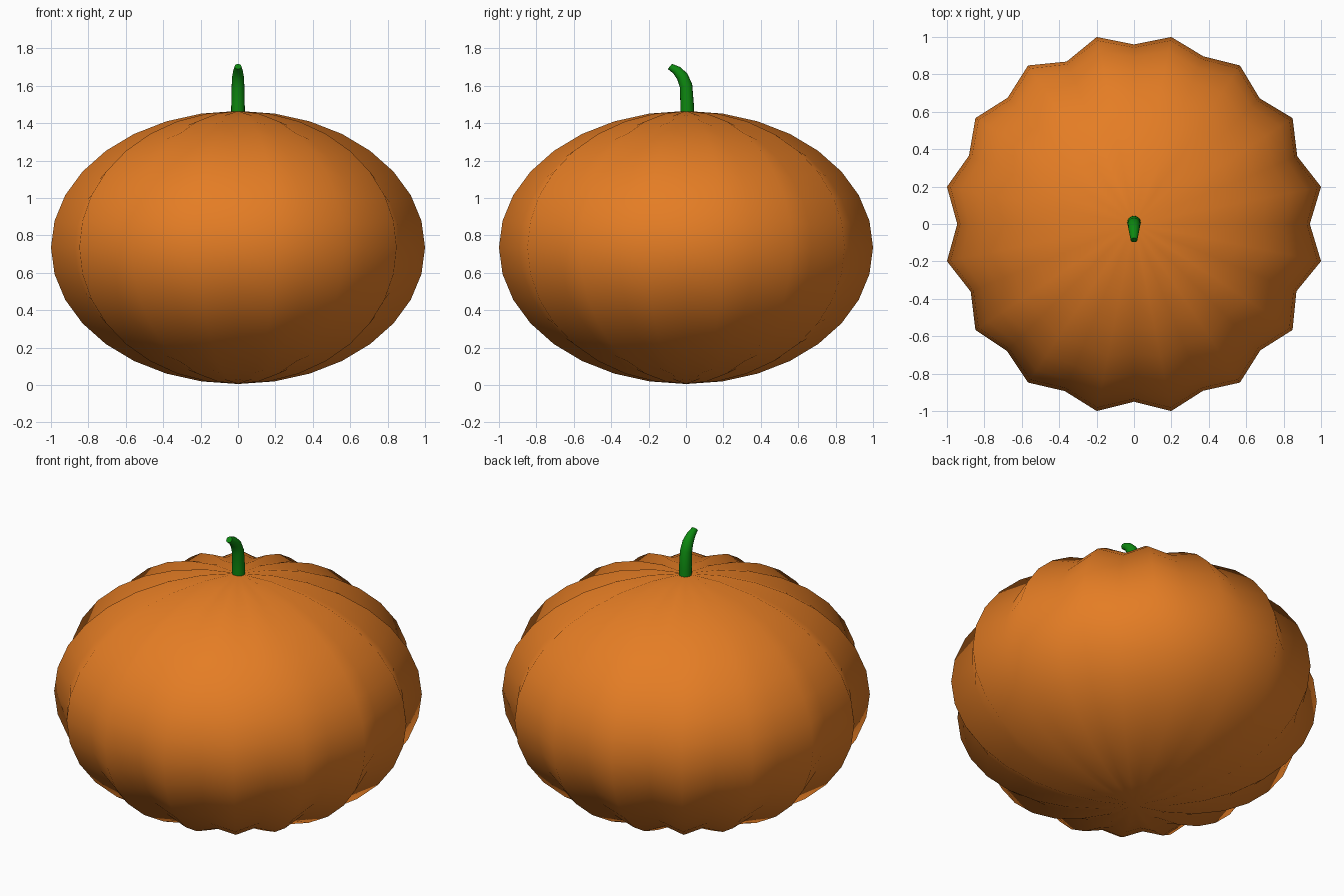
import bpy, bmesh, math
from mathutils import Vector

if "Cube" in bpy.data.objects:
    bpy.data.objects.remove(bpy.data.objects["Cube"])

def material(name, rgb):
    m = bpy.data.materials.new(name)
    m.diffuse_color = (*rgb, 1)
    m.use_nodes = True
    m.node_tree.nodes["Principled BSDF"].inputs["Base Color"].default_value = m.diffuse_color
    return m

def add_object(name, bm, mat):
    bmesh.ops.recalc_face_normals(bm, faces=bm.faces)
    for f in bm.faces:
        f.smooth = True
    me = bpy.data.meshes.new(name)
    bm.to_mesh(me)
    bm.free()
    me.materials.append(mat)
    ob = bpy.data.objects.new(name, me)
    bpy.context.collection.objects.link(ob)
    return ob

orange = material("pumpkin orange", (0.78, 0.205, 0.018))
green = material("stem green", (0.004, 0.25, 0.005))

# Pumpkin body: flattened sphere, every other meridian pressed inward
R, H, ZC = 1.0196, 0.73, 0.735
valley = [.94, .945, .95, .97, .96, .94, .955, .955,
          .945, .945, .96, .967, .95, .965, .955, .94]
bm = bmesh.new()
bmesh.ops.create_uvsphere(bm, u_segments=32, v_segments=16, radius=1)
for v in bm.verts:
    s = math.hypot(v.co.x, v.co.y)
    k = round(math.atan2(v.co.y, v.co.x) / (math.pi / 16)) % 32
    p = Vector((v.co.x * R, v.co.y * R, v.co.z * H))
    n = Vector((v.co.x / R, v.co.y / R, v.co.z / H)).normalized()
    if k % 2 == 0 and s > 0.01:
        p -= n * (R - valley[k // 2]) * s
    v.co = p + Vector((0, 0, ZC))
add_object("pumpkin_body", bm, orange)

# Stem: tapered tube bending toward the front; (y, z, radius, tilt in degrees)
path = [(.008, 1.42, .037, 0), (.006, 1.50, .036, 2), (.0, 1.60, .034, 14),
        (-.02, 1.65, .031, 30), (-.05, 1.683, .025, 42), (-.086, 1.703, .018, 50)]
SIDES = 16
bm = bmesh.new()
rings = []
for y, z, r, tilt in path:
    t = math.radians(tilt)
    ring = []
    for i in range(SIDES):
        a = 2 * math.pi * i / SIDES
        u = r * math.sin(a)
        ring.append(bm.verts.new((r * math.cos(a), y + u * math.cos(t), z + u * math.sin(t))))
    rings.append(ring)
for a, b in zip(rings, rings[1:]):
    for i in range(SIDES):
        j = (i + 1) % SIDES
        bm.faces.new((a[i], a[j], b[j], b[i]))
bm.faces.new(rings[0][::-1])
bm.faces.new(rings[-1])
stem = add_object("stem", bm, green)
bpy.context.view_layer.objects.active = stem
stem.select_set(True)
bpy.ops.object.shade_smooth_by_angle(angle=math.radians(40))
